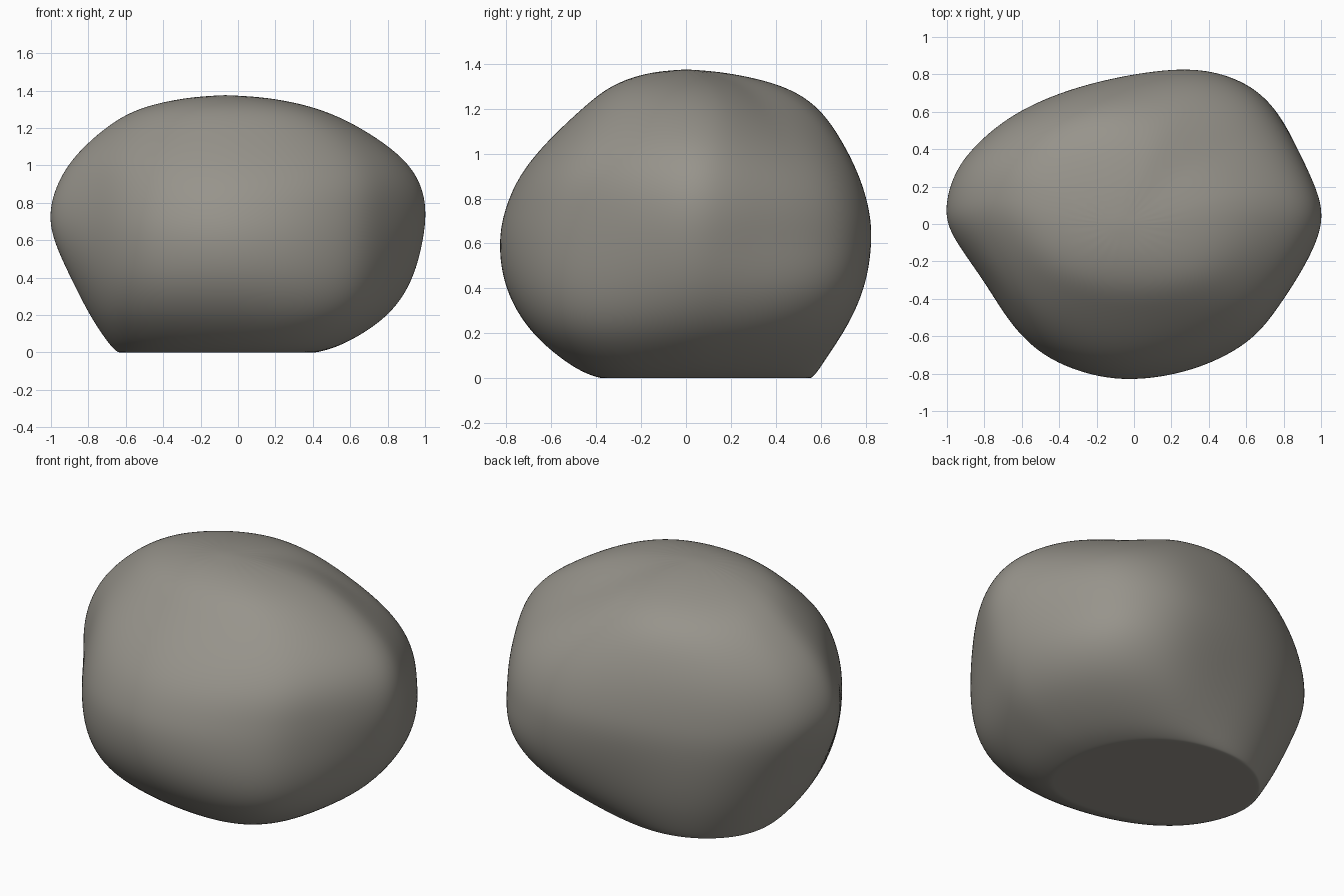
import bpy
import bmesh
from math import atan2, cos, radians, sin
from mathutils import Vector

cube = bpy.data.objects.get("Cube")
if cube:
    bpy.data.objects.remove(cube, do_unlink=True)

# Widest horizontal outline of the boulder, anticlockwise
OUTLINE = [(1, .05), (.97, .18), (.88, .36), (.77, .54), (.64, .69), (.46, .79),
           (.23, .83), (-.1, .79), (-.4, .7), (-.66, .57), (-.86, .4), (-.96, .25),
           (-1, .1), (-.985, -.02), (-.91, -.15), (-.78, -.33), (-.66, -.51),
           (-.51, -.67), (-.3, -.78), (-.04, -.83), (.25, -.79), (.48, -.7),
           (.66, -.58), (.79, -.42), (.9, -.25), (.98, -.08)]
HALF_DEPTH = .83

# Levels: height; left-hand, right-hand, front and back reach;
# fullness of the four corners listed in CORNERS
LEVELS = [(0, (-.59, .36, -.32, .52), (.03, -.02, .06, .16)),
          (0, (-.64, .42, -.38, .56), (.03, -.02, .06, .16)),
          (.05, (-.69, .57, -.5, .6), (.07, .01, .1, .11)),
          (.2, (-.79, .8, -.68, .7), (.13, .06, .13, .08)),
          (.4, (-.89, .93, -.8, .79), (.12, .07, .1, .04)),
          (.6, (-.98, .985, -.83, .825), (.05, .03, .03, .01)),
          (.75, (-1, 1, -.805, .815), (.02, .01, 0, 0)),
          (.9, (-.96, .97, -.74, .77), (-.02, .01, 0, .01)),
          (1.05, (-.865, .86, -.62, .69), (-.09, .01, .02, .03)),
          (1.2, (-.7, .65, -.46, .59), (-.19, .01, .02, .07)),
          (1.3, (-.53, .43, -.33, .43), (-.23, -.02, 0, .1)),
          (1.36, (-.3, .19, -.18, .2), (-.18, -.02, 0, .08))]
CORNERS = [radians(a) for a in (45, 135, 215, 315)]
PEAK = (-.07, 0, 1.378)
RIM = 1


def fit(values, low, high):
    """Stretch values so that they span low to high."""
    a, b = min(values), max(values)
    return [low + (v - a) / (b - a) * (high - low) for v in values]


def section(z, reach, fullness):
    """Blend the widest outline into a slanted ellipse, then fill its corners."""
    lumpy = max(0, 1 - ((z - .65) / .7) ** 2)
    slant = -.2 * max(0, 1 - z / .65)
    xs, ys = [], []
    for x, y in OUTLINE:
        v = y / HALF_DEPTH
        t = atan2(v, x)
        swell = 1 + sum(f * max(0, cos(t - c)) ** 6
                        for f, c in zip(fullness, CORNERS))
        xs.append(swell * (lumpy * x + (1 - lumpy) * cos(t)))
        ys.append(swell * (lumpy * v + (1 - lumpy) * sin(t + slant)))
    return [Vector((x, y, z)) for x, y in zip(fit(xs, *reach[:2]), fit(ys, *reach[2:]))]


def bulge(before, here, after):
    """Offset that cancels the rounding-off by subdivision."""
    return (2 * here - before - after) / 6


# Boulder skin lofted through the levels
bm = bmesh.new()
grid = [section(*level) for level in LEVELS]
count = len(OUTLINE)
rings = []
for k, row in enumerate(grid):
    ring = []
    for i, point in enumerate(row):
        offset = bulge(row[i - 1], point, row[(i + 1) % count])
        if RIM < k < len(grid) - 1:
            offset += bulge(grid[k - 1][i], point, grid[k + 1][i])
        ring.append(bm.verts.new(point + offset))
    rings.append(ring)
for lower, upper in zip(rings, rings[1:]):
    for i in range(count):
        j = (i + 1) % count
        bm.faces.new((lower[i], lower[j], upper[j], upper[i]))

# Flat base and rounded crown
bm.faces.new(rings[0][::-1])
peak = bm.verts.new(PEAK)
for i in range(count):
    bm.faces.new((rings[-1][i], rings[-1][(i + 1) % count], peak))

# Firm edge around the base
crease = bm.edges.layers.float.new("crease_edge")
for i in range(count):
    edge = bm.edges.get((rings[RIM][i], rings[RIM][(i + 1) % count]))
    edge[crease] = .4

bmesh.ops.recalc_face_normals(bm, faces=bm.faces)
for face in bm.faces:
    face.smooth = True
mesh = bpy.data.meshes.new("boulder")
bm.to_mesh(mesh)
bm.free()

boulder = bpy.data.objects.new("boulder", mesh)
bpy.context.collection.objects.link(boulder)
smoothing = boulder.modifiers.new("smoothing", "SUBSURF")
smoothing.levels = smoothing.render_levels = 3

# Warm grey stone
stone = bpy.data.materials.new("warm grey stone")
stone.use_nodes = True
colour = (.31, .295, .26, 1)
stone.diffuse_color = colour
shader = stone.node_tree.nodes["Principled BSDF"]
shader.inputs["Base Color"].default_value = colour
shader.inputs["Roughness"].default_value = .9
mesh.materials.append(stone)
